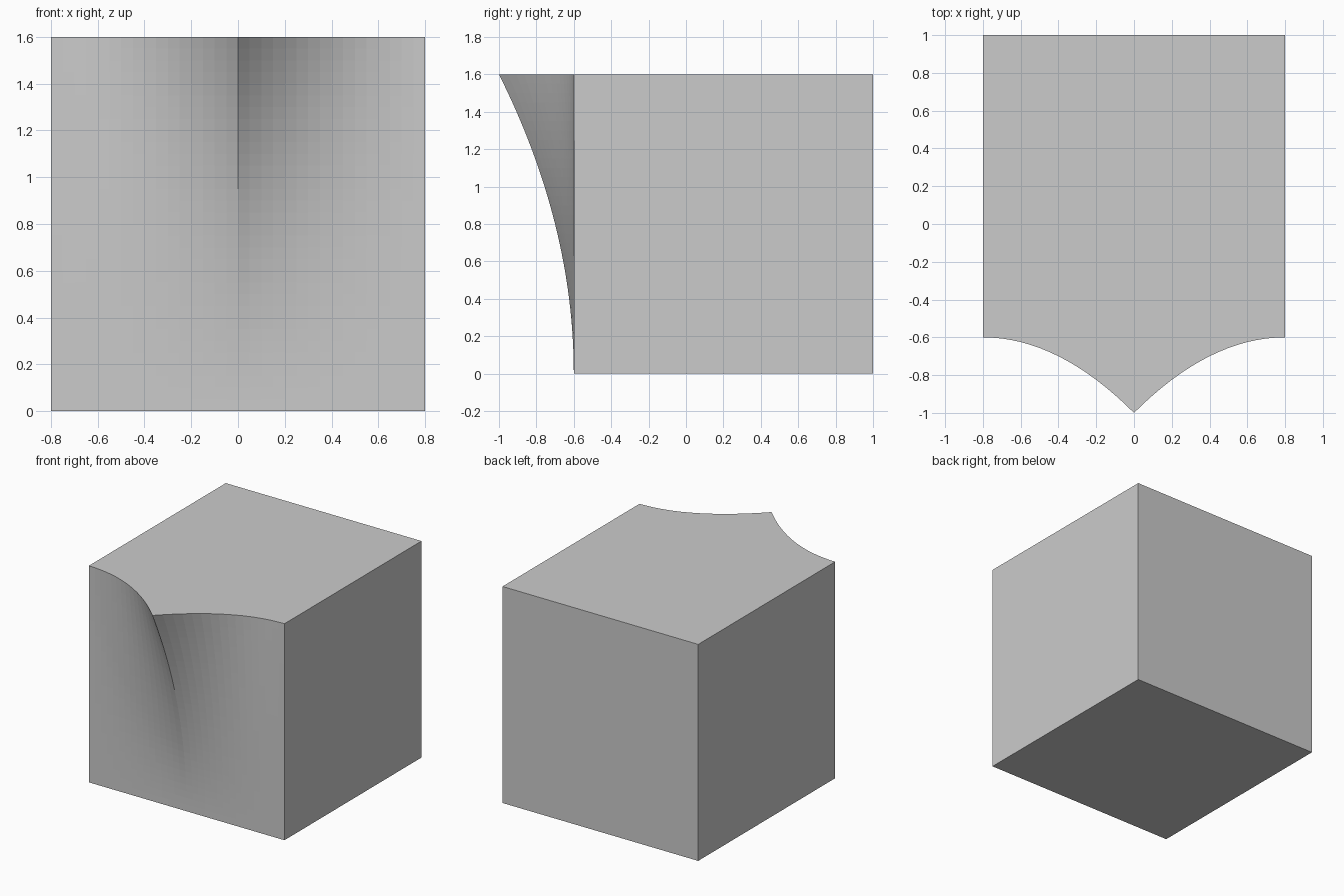
import bpy, bmesh
from mathutils import Matrix

if "Cube" in bpy.data.objects:
    bpy.data.objects.remove(bpy.data.objects["Cube"])

HALF, HEIGHT, BACK, FRONT, RISE = 0.8, 1.6, 1.0, -0.6, 0.4
N = 32


def front_y(x, z):
    """Ridge fading quadratically to the sides and to the base."""
    return FRONT - RISE * (1 - abs(x) / HALF) ** 2 * (z / HEIGHT) ** 2


bm = bmesh.new()

# front face grid, standing upright
bmesh.ops.create_grid(bm, x_segments=N, y_segments=N, size=HALF)
for v in bm.verts:
    x, z = v.co.x, v.co.y + HALF
    v.co = (x, front_y(x, z), z)

# side walls, top and base: pull the border straight back
border = [e for e in bm.edges if e.is_boundary]
ret = bmesh.ops.extrude_edge_only(bm, edges=border)
back_verts = [g for g in ret["geom"] if isinstance(g, bmesh.types.BMVert)]
for v in back_verts:
    v.co.y = BACK

# back wall
bmesh.ops.holes_fill(bm, edges=[e for e in bm.edges if e.is_boundary], sides=0)
bmesh.ops.recalc_face_normals(bm, faces=bm.faces)

# merge the flat strips into single faces
flat_edges = [e for e in bm.edges
              if len(e.link_faces) == 2 and e.calc_face_angle() < 1e-4
              and any(v.co.y > BACK - 1e-4 for v in e.verts)]
bmesh.ops.dissolve_edges(bm, edges=flat_edges, use_verts=False)

mesh = bpy.data.meshes.new("ridged_block")
bm.to_mesh(mesh)
bm.free()
block = bpy.data.objects.new("ridged_block", mesh)
bpy.context.collection.objects.link(block)
